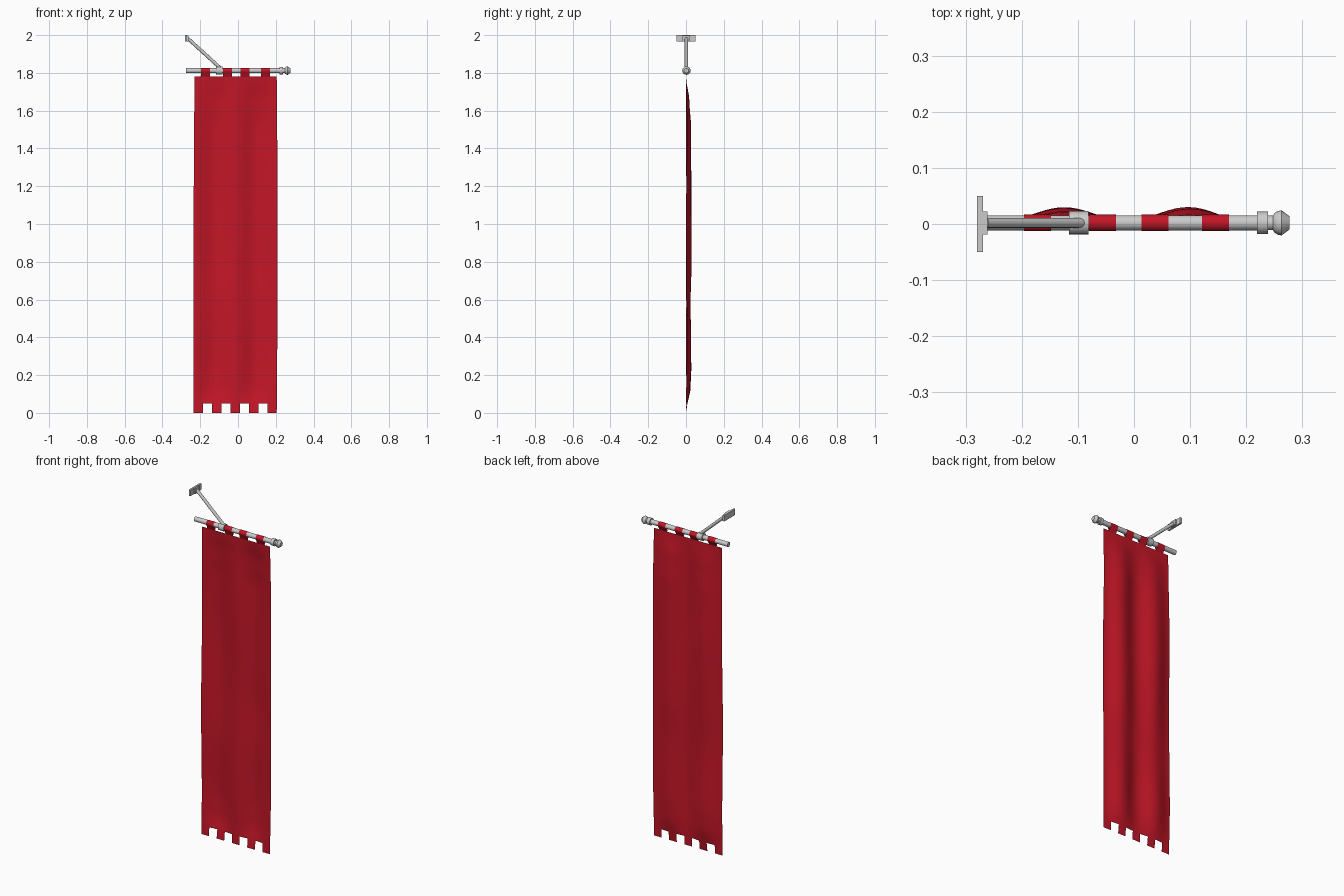
import bpy, bmesh, math
from mathutils import Vector

if "Cube" in bpy.data.objects:
    bpy.data.objects.remove(bpy.data.objects["Cube"])

PY, PZ = 0.002, 1.812   # pole axis
red = bpy.data.materials.new("red_cloth")
red.diffuse_color = (0.55, 0.008, 0.02, 1)
red.use_nodes = True
red.node_tree.nodes["Principled BSDF"].inputs["Base Color"].default_value = red.diffuse_color


def finish(name, bm, mat=None, angle=35):
    bmesh.ops.recalc_face_normals(bm, faces=bm.faces)
    me = bpy.data.meshes.new(name)
    bm.to_mesh(me)
    bm.free()
    ob = bpy.data.objects.new(name, me)
    bpy.context.collection.objects.link(ob)
    if mat:
        me.materials.append(mat)
    bpy.ops.object.select_all(action='DESELECT')
    ob.select_set(True)
    bpy.context.view_layer.objects.active = ob
    bpy.ops.object.shade_smooth_by_angle(angle=math.radians(angle))
    return ob


def lathe(name, profile, n=16):
    """Turned part on the pole axis; profile is (x, radius)."""
    bm = bmesh.new()
    rings = [[bm.verts.new((x, PY + r * math.cos(2 * math.pi * i / n),
                            PZ + r * math.sin(2 * math.pi * i / n))) for i in range(n)]
             for x, r in profile]
    for a, b in zip(rings, rings[1:]):
        for i in range(n):
            j = (i + 1) % n
            bm.faces.new((a[i], a[j], b[j], b[i]))
    bm.faces.new(rings[0])
    bm.faces.new(rings[-1])
    return finish(name, bm)


def box(name, x0, x1, y0, y1, z0, z1):
    bm = bmesh.new()
    bmesh.ops.create_cube(bm, size=1)
    for v in bm.verts:
        v.co = ((x0 + x1) / 2 + v.co.x * (x1 - x0), (y0 + y1) / 2 + v.co.y * (y1 - y0),
                (z0 + z1) / 2 + v.co.z * (z1 - z0))
    return finish(name, bm)


# Pole, finial and clamp collar
lathe("pole", [(-0.275, 0.0135), (0.225, 0.0135)])
lathe("finial", [(0.219, 0.020), (0.239, 0.020), (0.239, 0.013), (0.248, 0.013),
                 (0.250, 0.017), (0.256, 0.021), (0.263, 0.0225), (0.277, 0.012)])
lathe("clamp_collar", [(-0.116, 0.021), (-0.081, 0.021)])

# Wall plate, socket and slanting support rod
box("wall_plate", -0.28, -0.269, -0.05, 0.05, 1.965, 2.0)
box("rod_socket", -0.269, -0.261, -0.019, 0.022, 1.967, 1.998)
a, b = Vector((-0.265, PY, 1.982)), Vector((-0.094, PY, 1.826))
bm = bmesh.new()
bmesh.ops.create_cone(bm, cap_ends=True, segments=12, radius1=0.009, radius2=0.009,
                      depth=(b - a).length)
rot = (b - a).to_track_quat('Z', 'Y')
for v in bm.verts:
    v.co = rot @ v.co + (a + b) / 2
finish("support_rod", bm)

# Hanging cloth with two soft vertical folds and a tabbed lower edge
COLS, ROWS, W = 36, 48, 0.435
ENV = [(0, 0), (0.05, 0.25), (0.12, 0.8), (0.25, 1), (0.6, 0.75), (0.85, 0.95),
       (1.2, 1), (1.5, 0.9), (1.65, 0.55), (1.78, 0)]


def envelope(z):
    for (z0, e0), (z1, e1) in zip(ENV, ENV[1:]):
        if z <= z1:
            t = (z - z0) / (z1 - z0)
            t = t * t * (3 - 2 * t)
            return e0 + (e1 - e0) * t
    return 0


def cloth_point(u, z):
    s = math.sin(math.pi * z / 1.78)
    x = -0.23 + W * u
    x += 0.005 * s * (u - 0.5) * 2 - 0.005 * (1 - u) * max(0, 1 - z / 1.0)
    fold = math.sin(2 * math.pi * u) ** 2
    amp = 0.024 if u < 0.5 else 0.027
    y = envelope(z) * (amp * fold + 0.003 + 0.003 * math.sin(6 * z + 5 * u))
    return x, y, z


zs = [0, 0.025] + [0.05 + 1.73 * i / ROWS for i in range(ROWS + 1)]
bm = bmesh.new()
grid = [[bm.verts.new(cloth_point(c / COLS, z)) for c in range(COLS + 1)] for z in zs]
for r in range(len(zs) - 1):
    for c in range(COLS):
        if r < 2 and (c * 9 // COLS) % 2:
            continue
        bm.faces.new((grid[r][c], grid[r][c + 1], grid[r + 1][c + 1], grid[r + 1][c]))
bmesh.ops.delete(bm, geom=[v for v in bm.verts if not v.link_faces], context='VERTS')
finish("banner_cloth", bm, red, 60)

# Cloth loops wrapped over the pole
R = 0.0148
path = [(0, 1.778)]
for i in range(17):
    t = math.radians(-40 + 260 * i / 16)
    path.append((PY + R * math.cos(t), PZ + R * math.sin(t)))
path.append((0, 1.778))
for k, x0 in enumerate((-0.196, -0.08, 0.0135, 0.1215)):
    bm = bmesh.new()
    left = [bm.verts.new((x0, y, z)) for y, z in path]
    right = [bm.verts.new((x0 + 0.048, y, z)) for y, z in path]
    for i in range(len(path) - 1):
        bm.faces.new((left[i], left[i + 1], right[i + 1], right[i]))
    finish(f"hanging_loop_{k + 1}", bm, red, 60)
